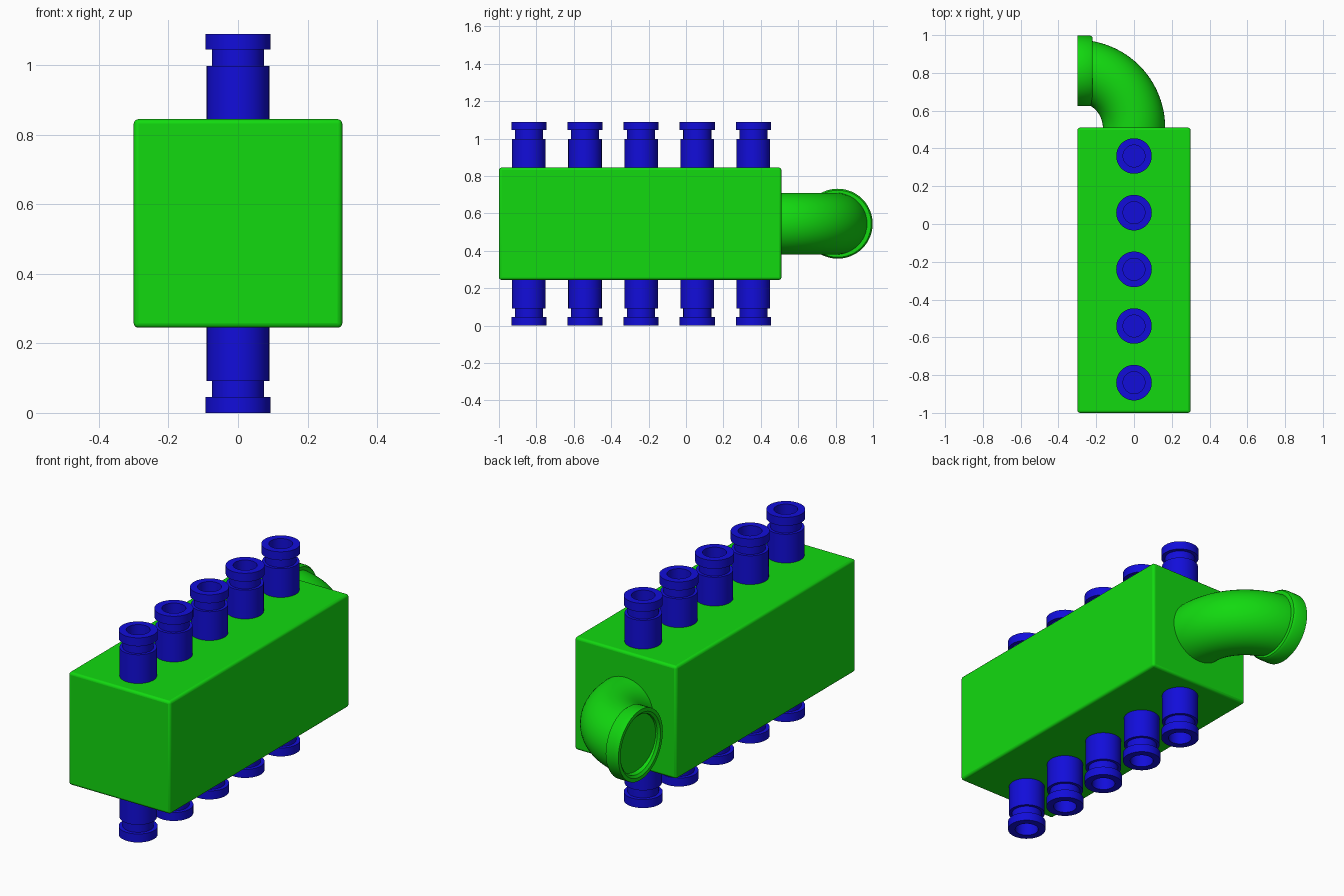
import bpy, bmesh, math
from mathutils import Vector

if "Cube" in bpy.data.objects:
    bpy.data.objects.remove(bpy.data.objects["Cube"])

def material(name, color):
    m = bpy.data.materials.new(name)
    m.diffuse_color = (*color, 1)
    m.use_nodes = True
    m.node_tree.nodes["Principled BSDF"].inputs["Base Color"].default_value = m.diffuse_color
    return m

GREEN = material("green_paint", (0.006, 0.70, 0.005))
BLUE = material("blue_paint", (0.006, 0.004, 0.70))

def finish(bm, name, mat):
    bmesh.ops.remove_doubles(bm, verts=bm.verts, dist=1e-5)
    bmesh.ops.recalc_face_normals(bm, faces=bm.faces)
    me = bpy.data.meshes.new(name)
    bm.to_mesh(me)
    bm.free()
    ob = bpy.data.objects.new(name, me)
    bpy.context.collection.objects.link(ob)
    me.materials.append(mat)
    bpy.ops.object.select_all(action='DESELECT')
    ob.select_set(True)
    bpy.context.view_layer.objects.active = ob
    bpy.ops.object.shade_smooth_by_angle(angle=math.radians(35))
    return ob

def loft(rings, name, mat):
    """Skin a list of point rings and cap both ends."""
    bm = bmesh.new()
    vs = [[bm.verts.new(p) for p in r] for r in rings]
    n = len(vs[0])
    for a, b in zip(vs, vs[1:]):
        for i in range(n):
            j = (i + 1) % n
            bm.faces.new((a[i], a[j], b[j], b[i]))
    bm.faces.new(vs[0])
    bm.faces.new(vs[-1])
    return finish(bm, name, mat)

def ring(center, u, v, r, n=48):
    c, u, v = Vector(center), Vector(u), Vector(v)
    return [c + r * (math.cos(t) * u + math.sin(t) * v)
            for t in (2 * math.pi * i / n for i in range(n))]

MID_Z = 0.545

# manifold body with softly rounded edges
bm = bmesh.new()
bmesh.ops.create_cube(bm, size=1)
for v in bm.verts:
    v.co = (v.co.x * 0.6, v.co.y * 1.51 - 0.245, v.co.z * 0.6 + MID_Z)
body = finish(bm, "manifold_body", GREEN)
bev = body.modifiers.new("rounded_edges", 'BEVEL')
bev.width, bev.segments = 0.013, 3

# port nozzles: (radius, distance from body middle), ending in a blind bore
PORT = [(0.09, 0.28), (0.09, 0.453), (0.075, 0.453), (0.075, 0.50),
        (0.094, 0.50), (0.094, 0.545), (0.058, 0.545), (0.058, 0.455)]
for i in range(5):
    y = -0.84 + 0.3 * i
    for side, s in (("top", 1), ("bottom", -1)):
        loft([ring((0, y, MID_Z + s * h), (1, 0, 0), (0, 1, 0), r) for r, h in PORT],
             f"{side}_port_{i + 1}", BLUE)

# elbow pipe: quarter turn from the back face towards the left
BEND, PIPE = 0.30, 0.165
rings = [ring((0, 0.48, MID_Z), (1, 0, 0), (0, 0, 1), PIPE)]
for k in range(23):
    a = math.radians(90) * k / 24
    out = Vector((math.cos(a), math.sin(a), 0))
    rings.append(ring(Vector((-BEND, 0.51, MID_Z)) + out * BEND, out, (0, 0, 1), PIPE))
loft(rings, "elbow_pipe", GREEN)

# elbow collar: (radius, x), with a recessed opening
COLLAR = [(0.16, -0.22), (0.179, -0.22), (0.187, -0.232), (0.187, -0.30),
          (0.168, -0.30), (0.155, -0.29), (0.155, -0.245)]
loft([ring((x, 0.811, MID_Z), (0, 1, 0), (0, 0, 1), r) for r, x in COLLAR],
     "elbow_collar", GREEN)
